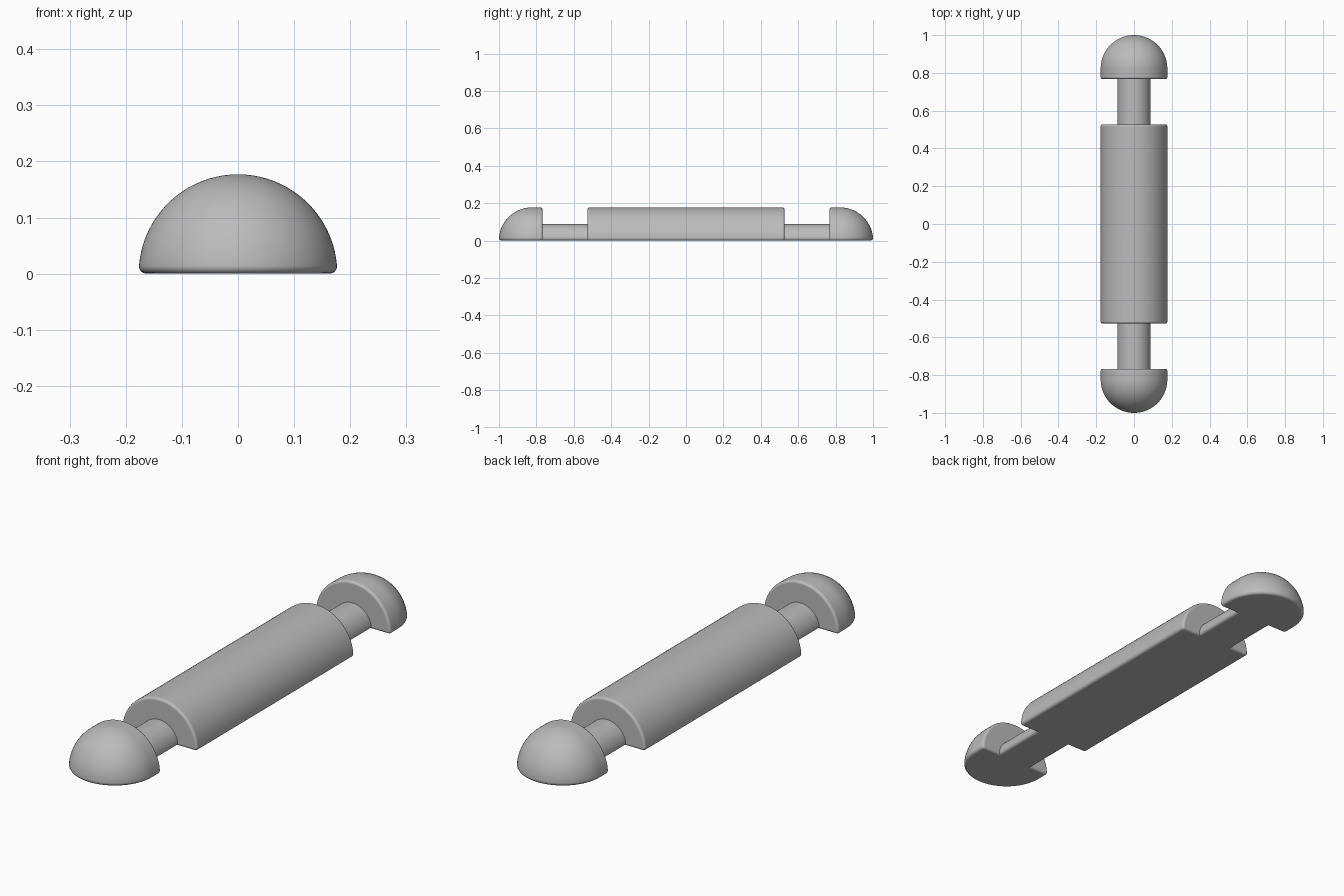
import bpy, bmesh
from math import sin, cos, pi, sqrt, atan2

cube = bpy.data.objects.get("Cube")
if cube:
    bpy.data.objects.remove(cube, do_unlink=True)

RADIUS = 0.177       # body and heads
NECK_RADIUS = 0.088
FILLET = 0.013       # rounding of the lower long edges
ROUND = 0.011        # rounding of the end rims
BODY_END = 0.527
HEAD_START = 0.767
DOME_CENTRE = 0.8235

grey = bpy.data.materials.new("plain grey")
grey.use_nodes = True
colour = (0.5, 0.5, 0.5, 1)
grey.diffuse_color = colour
grey.node_tree.nodes["Principled BSDF"].inputs["Base Color"].default_value = colour


def section(radius, inset=0.0, arc_steps=20, fillet_steps=4):
    """Half-round outline with filleted lower corners, shrunk by inset."""
    centre = sqrt((radius - FILLET) ** 2 - FILLET ** 2)
    tangent = atan2(FILLET, centre)
    side = []
    for i in range(fillet_steps):
        a = -pi / 2 + (tangent + pi / 2) * i / fillet_steps
        r = FILLET - inset
        side.append((centre + r * cos(a), FILLET + r * sin(a)))
    for i in range(arc_steps):
        a = tangent + (pi / 2 - tangent) * i / arc_steps
        side.append(((radius - inset) * cos(a), (radius - inset) * sin(a)))
    mirrored = [(-x, z) for x, z in reversed(side)]
    return [(0, inset)] + side + [(0, radius - inset)] + mirrored


def rim(y, direction, steps=4):
    """Stations (y, inset) of a rounded end rim, from the end face inwards."""
    angles = [pi / 2 * i / steps for i in range(steps + 1)]
    return [(y + direction * ROUND * (1 - cos(a)), ROUND * (1 - sin(a))) for a in angles]


def loft(bm, radius, stations):
    rings = [[bm.verts.new((x, y, z)) for x, z in section(radius, inset)]
             for y, inset in stations]
    n = len(rings[0])
    for a, b in zip(rings, rings[1:]):
        for i in range(n):
            j = (i + 1) % n
            bm.faces.new((a[i], a[j], b[j], b[i]))
    return rings


def finish(bm, name):
    bmesh.ops.remove_doubles(bm, verts=bm.verts, dist=0.00005)
    bmesh.ops.recalc_face_normals(bm, faces=bm.faces)
    mesh = bpy.data.meshes.new(name)
    bm.to_mesh(mesh)
    bm.free()
    mesh.materials.append(grey)
    obj = bpy.data.objects.new(name, mesh)
    bpy.context.collection.objects.link(obj)
    bpy.ops.object.select_all(action='DESELECT')
    obj.select_set(True)
    bpy.context.view_layer.objects.active = obj
    bpy.ops.object.shade_smooth_by_angle(angle=pi / 5)
    weighted = obj.modifiers.new("flat face normals", 'WEIGHTED_NORMAL')
    weighted.keep_sharp = True


# Thick middle bar, rounded at both rims
bm = bmesh.new()
rings = loft(bm, RADIUS, rim(-BODY_END, 1) + rim(BODY_END, -1)[::-1])
bm.faces.new(rings[0])
bm.faces.new(rings[-1])
finish(bm, "body")

for label, side in (("front", -1), ("back", 1)):
    # Thin neck, tucked slightly into its neighbours
    bm = bmesh.new()
    tuck = 0.02
    rings = loft(bm, NECK_RADIUS, [(side * (BODY_END - tuck), 0),
                                   (side * (HEAD_START + tuck), 0)])
    bm.faces.new(rings[0])
    bm.faces.new(rings[-1])
    finish(bm, label + "_neck")

    # Head: short half-round length closed by a quarter-sphere dome
    bm = bmesh.new()
    rings = loft(bm, RADIUS, rim(side * HEAD_START, side) + [(side * DOME_CENTRE, 0)])
    bm.faces.new(rings[0])
    half = [v for v in rings[-1] if v.co.x > -1e-6]
    edges = [e for e in bm.edges if e.verts[0] in half and e.verts[1] in half]
    bmesh.ops.spin(bm, geom=half + edges, cent=(0, side * DOME_CENTRE, 0),
                   axis=(0, 0, 1), angle=side * pi, steps=40)
    finish(bm, label + "_head")
